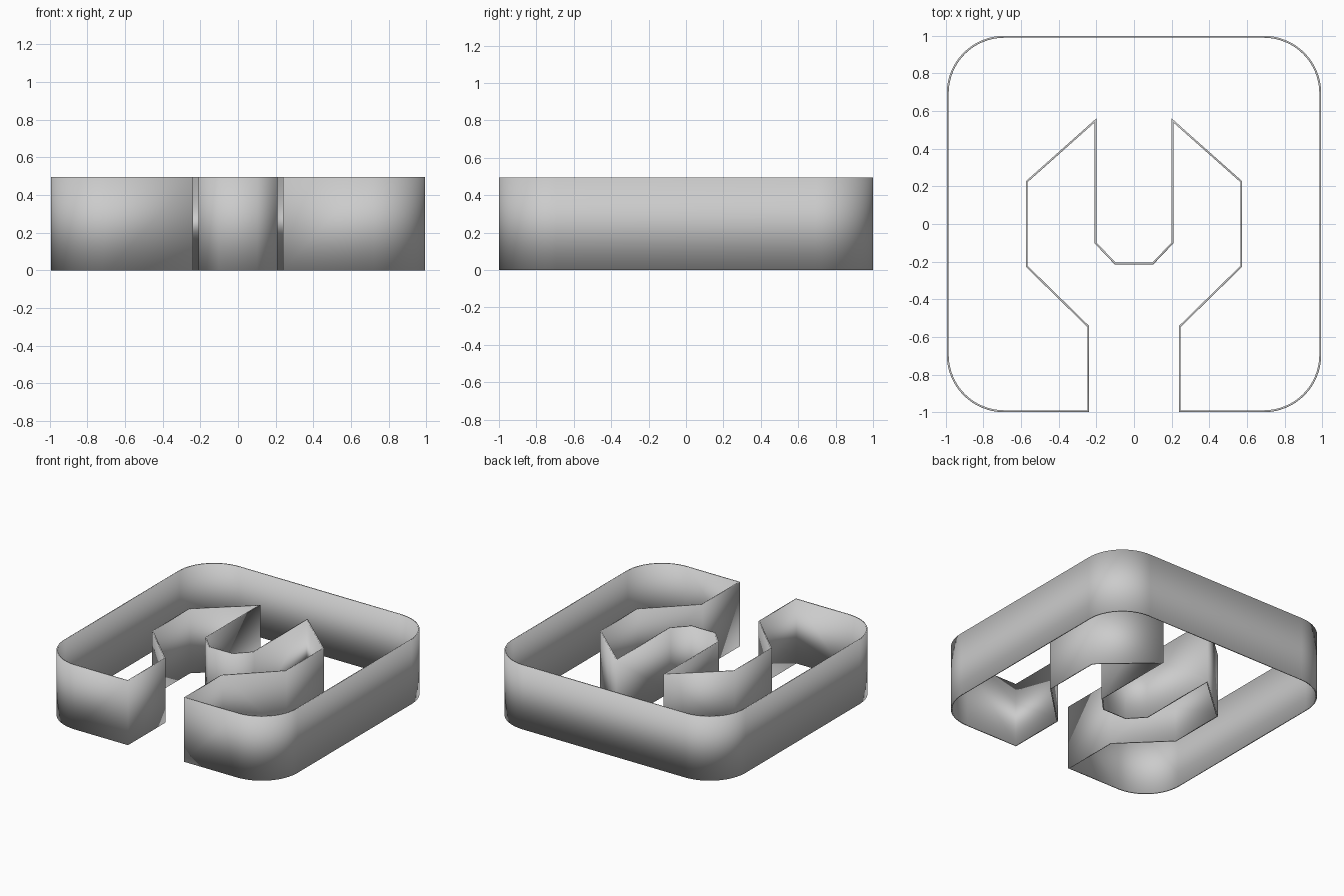
import bpy, bmesh, math

cube = bpy.data.objects.get("Cube")
if cube:
    bpy.data.objects.remove(cube, do_unlink=True)

WALL, HEIGHT = 0.01, 0.495
HALF_X, HALF_Y, RADIUS, STEPS = 0.99, 0.995, 0.3, 16

grey = bpy.data.materials.new("plain grey")
grey.use_nodes = True
grey.diffuse_color = (0.6, 0.6, 0.6, 1)
grey.node_tree.nodes["Principled BSDF"].inputs["Base Color"].default_value = grey.diffuse_color


def corner(cy, start):
    """Points of a rounded corner on the +x side, running a quarter turn."""
    cx = HALF_X - RADIUS
    angles = [start + math.pi / 2 * i / STEPS for i in range(STEPS + 1)]
    return [(cx + RADIUS * math.cos(a), cy + RADIUS * math.sin(a)) for a in angles]


# Half of the outline, from the middle of the pocket round to the back
half = [(0.1, -0.21), (0.205, -0.1), (0.205, 0.55), (0.57, 0.225),
        (0.57, -0.225), (0.243, -0.545), (0.243, -HALF_Y)]
half += corner(RADIUS - HALF_Y, -math.pi / 2)
half += corner(HALF_Y - RADIUS, 0)
outline = half + [(-x, y) for x, y in reversed(half)]

# Upright sheet following the closed outline
bm = bmesh.new()
rings = [[bm.verts.new((x, y, z)) for x, y in outline] for z in (0, HEIGHT)]
low, high = rings
for i in range(len(outline)):
    j = (i + 1) % len(outline)
    bm.faces.new((low[i], low[j], high[j], high[i]))
mesh = bpy.data.meshes.new("cutter_wall")
bm.to_mesh(mesh)
bm.free()
mesh.materials.append(grey)
wall = bpy.data.objects.new("cutter_wall", mesh)
bpy.context.collection.objects.link(wall)

# Give the sheet an even thickness, with mitred corners
solid = wall.modifiers.new("thickness", "SOLIDIFY")
solid.thickness = WALL
solid.offset = 0
solid.use_even_offset = True
solid.use_quality_normals = True

# Smooth rounded corners, sharp folds
bpy.ops.object.select_all(action="DESELECT")
wall.select_set(True)
bpy.context.view_layer.objects.active = wall
bpy.ops.object.shade_smooth_by_angle(angle=math.radians(30))
